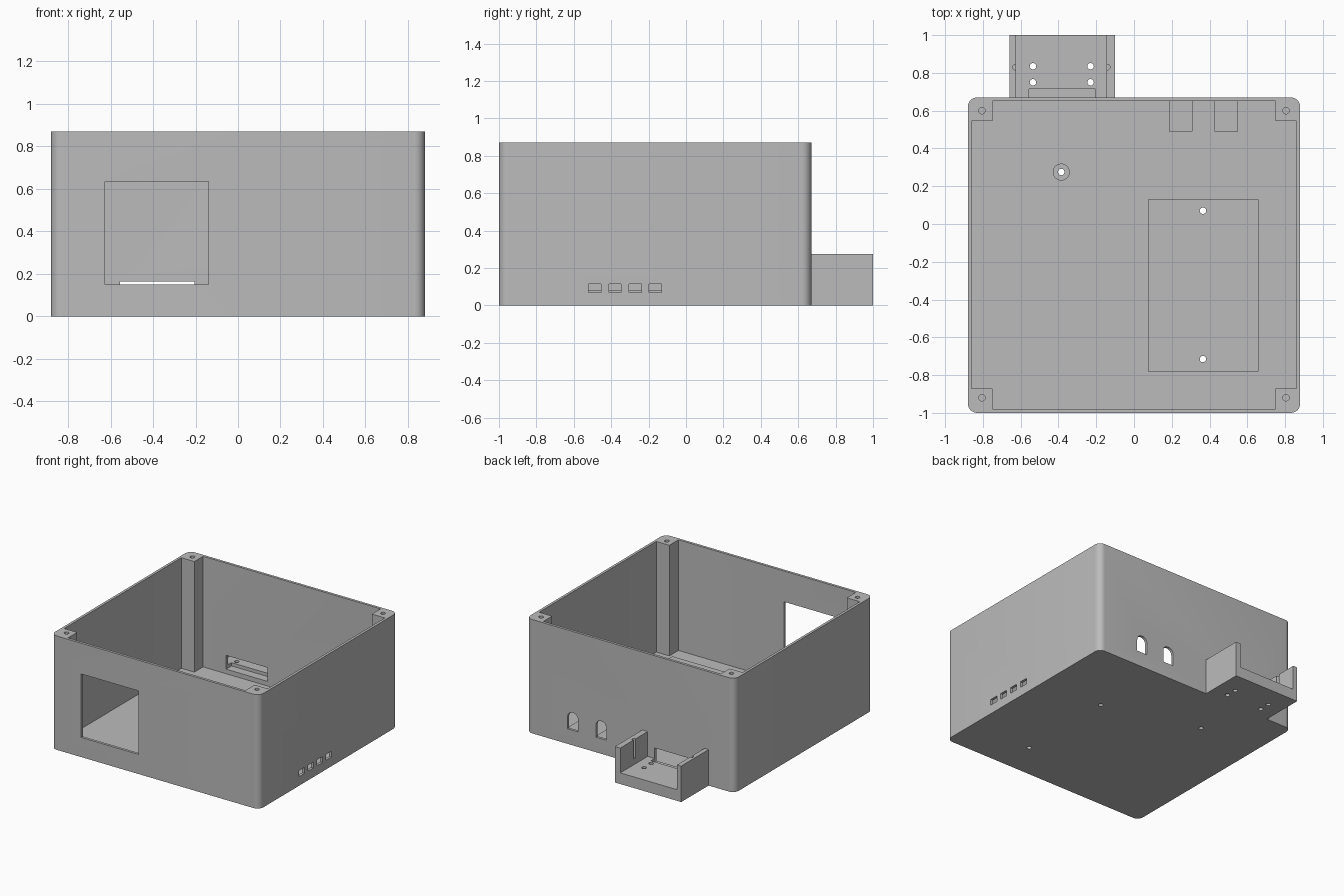
import bpy, bmesh, math
from mathutils import Matrix, Vector

if "Cube" in bpy.data.objects:
    bpy.data.objects.remove(bpy.data.objects["Cube"], do_unlink=True)

grey = bpy.data.materials.new("plain_grey")
grey.use_nodes = True
colour = (0.5, 0.5, 0.5, 1)
grey.diffuse_color = colour
grey.node_tree.nodes["Principled BSDF"].inputs["Base Color"].default_value = colour


def finish(name, bm):
    mesh = bpy.data.meshes.new(name)
    bm.to_mesh(mesh)
    bm.free()
    mesh.materials.append(grey)
    ob = bpy.data.objects.new(name, mesh)
    bpy.context.collection.objects.link(ob)
    return ob


def box(name, xs, ys, zs, radius=0):
    """Box between limits, with optional rounded upright edges."""
    bm = bmesh.new()
    lo, hi = Vector((xs[0], ys[0], zs[0])), Vector((xs[1], ys[1], zs[1]))
    place = Matrix.Translation((lo + hi) / 2) @ Matrix.Diagonal((*(hi - lo), 1))
    bmesh.ops.create_cube(bm, size=1, matrix=place)
    if radius:
        upright = [e for e in bm.edges
                   if abs(e.verts[0].co.z - e.verts[1].co.z) > 0.01]
        bmesh.ops.bevel(bm, geom=upright, offset=radius, segments=8,
                        profile=0.5, affect='EDGES')
    return finish(name, bm)


def rod(name, x, y, zs, r):
    """Upright cylinder."""
    bm = bmesh.new()
    bmesh.ops.create_cone(bm, cap_ends=True, segments=24, radius1=r, radius2=r,
                          depth=zs[1] - zs[0],
                          matrix=Matrix.Translation((x, y, sum(zs) / 2)))
    return finish(name, bm)


def arch(name, x, half, ys, zs):
    """Round-topped window solid running along y."""
    bm = bmesh.new()
    spring = zs[1] - half
    pts = [(x - half, zs[0]), (x + half, zs[0])]
    pts += [(x + half * math.cos(i * math.pi / 12),
             spring + half * math.sin(i * math.pi / 12)) for i in range(13)]
    face = bm.faces.new([bm.verts.new((px, ys[0], pz)) for px, pz in pts])
    out = bmesh.ops.extrude_face_region(bm, geom=[face])
    moved = [v for v in out["geom"] if isinstance(v, bmesh.types.BMVert)]
    bmesh.ops.translate(bm, verts=moved, vec=(0, ys[1] - ys[0], 0))
    bmesh.ops.recalc_face_normals(bm, faces=bm.faces)
    return finish(name, bm)


def combine(target, tool, operation='DIFFERENCE'):
    tool.hide_render = True
    bpy.context.view_layer.objects.active = target
    mod = target.modifiers.new("combine", 'BOOLEAN')
    mod.object, mod.operation, mod.solver = tool, operation, 'EXACT'
    bpy.ops.object.modifier_apply(modifier=mod.name)
    bpy.data.objects.remove(tool, do_unlink=True)


W, FRONT, BACK, TOP = 0.88, -1.0, 0.67, 0.87
T, FLOOR, PAD, HOLE = 0.02, 0.025, 0.08, 0.017
parts = []

# Open enclosure
shell = box("enclosure", (-W, W), (FRONT, BACK), (0, TOP), 0.05)
combine(shell, box("cavity", (-W + T, W - T), (FRONT + T, BACK - T),
                   (FLOOR, 1), 0.032))
# Front window and rear slot
combine(shell, box("window", (-0.625, -0.14), (-1.1, -0.9), (0.15, 0.635)))
combine(shell, box("rear_slot", (-0.555, -0.205), (0.6, 0.72), (0.06, 0.165)))
# Side vents
for i in range(4):
    y = -0.488 + i * 0.108
    combine(shell, box("vent", (0.8, 0.95), (y - 0.033, y + 0.033), (0.07, 0.115)))
# Rear round-topped ports, each with an inner pad
for x in (0.2475, 0.4875):
    combine(shell, arch("port", x, 0.045, (0.6, 0.72), (0.115, 0.25)))
    parts.append(box("port_pad", (x - 0.0625, x + 0.0625), (0.49, BACK - T),
                     (FLOOR, 0.11)))

# Board platform and round standoff, drilled through the floor
platform = box("board_platform", (0.075, 0.66), (-0.78, 0.13), (FLOOR, PAD))
standoff = rod("standoff", -0.385, 0.275, (FLOOR, PAD), 0.045)
for part, x, y in ((platform, 0.365, 0.07), (platform, 0.365, -0.715),
                   (standoff, -0.385, 0.275)):
    for target in (part, shell):
        combine(target, rod("drill", x, y, (-0.1, 0.2), HOLE))
parts += [shell, platform, standoff]

# Corner screw posts
for sx in (-1, 1):
    for y0, y1, hy in ((FRONT + T, -0.87, -0.92), (0.545, BACK - T, 0.6)):
        xs = sorted((sx * 0.75, sx * (W - T)))
        post = box("corner_post", xs, (y0, y1), (FLOOR, TOP))
        combine(post, rod("drill", sx * 0.805, hy, (TOP - 0.2, 1), HOLE))
        parts.append(post)

# Rear bracket: solid block hollowed into a floor and two cheeks
bracket = box("rear_bracket", (-0.66, -0.10), (BACK, 1), (0, 0.275))
combine(bracket, box("channel", (-0.625, -0.145), (0.6, 1.1), (0.085, 0.4)))
combine(bracket, box("notch", (-0.555, -0.205), (0.6, 0.715), (0.06, 0.2)))
for x in (-0.535, -0.23):
    for y in (0.75, 0.835):
        combine(bracket, rod("drill", x, y, (-0.1, 0.2), HOLE))
for x in (-0.63, -0.14):
    combine(bracket, rod("groove", x, 0.83, (0.13, 0.4), 0.014))
parts.append(bracket)

# Smooth the rounded corners and holes, keeping edges sharp
bpy.ops.object.select_all(action='DESELECT')
for ob in parts:
    ob.select_set(True)
bpy.context.view_layer.objects.active = shell
bpy.ops.object.shade_smooth_by_angle(angle=math.radians(30))
